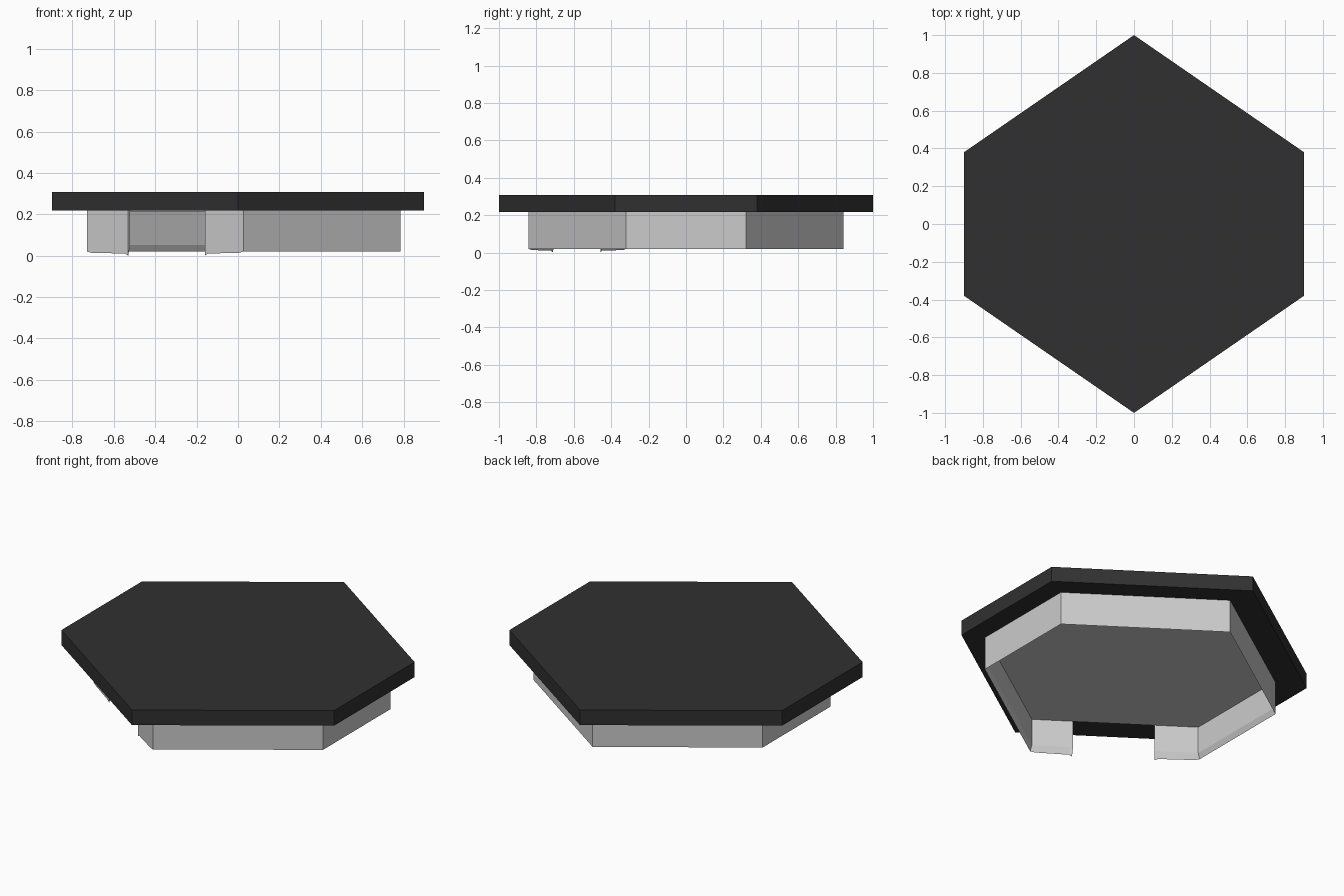
import bpy
import bmesh
from mathutils import Vector

cube = bpy.data.objects.get("Cube")
if cube:
    bpy.data.objects.remove(cube, do_unlink=True)


def material(name, rgb):
    mat = bpy.data.materials.new(name)
    mat.use_nodes = True
    color = (*rgb, 1)
    mat.diffuse_color = color
    bsdf = mat.node_tree.nodes["Principled BSDF"]
    bsdf.inputs["Base Color"].default_value = color
    return mat


dark = material("charcoal roof", (0.03, 0.03, 0.03))
grey = material("light grey wall", (0.6, 0.6, 0.6))

# Elongated hexagon shared by roof, ceiling and walls
HEX = [Vector(p) for p in [(-0.9, -0.38), (0, -1), (0.9, -0.38),
                           (0.9, 0.38), (0, 1), (-0.9, 0.38)]]
ROOM_SHIFT = Vector((0.027, 0))
WALL_TOP = 0.218
BASE = 0.02
LIP = 0.052


def ring(scale, shift=Vector((0, 0))):
    return [p * scale + shift for p in HEX]


def loft(name, sections, mat):
    """Join matching closed sections and cap both ends."""
    bm = bmesh.new()
    rows = [[bm.verts.new(p) for p in s] for s in sections]
    n = len(rows[0])
    for r0, r1 in zip(rows, rows[1:]):
        for i in range(n):
            j = (i + 1) % n
            bm.faces.new((r0[i], r0[j], r1[j], r1[i]))
    bm.faces.new(rows[0])
    bm.faces.new(rows[-1])
    bmesh.ops.recalc_face_normals(bm, faces=bm.faces)
    mesh = bpy.data.meshes.new(name)
    bm.to_mesh(mesh)
    bm.free()
    mesh.materials.append(mat)
    obj = bpy.data.objects.new(name, mesh)
    bpy.context.collection.objects.link(obj)


def slab(name, outline, z0, z1, mat):
    loft(name, [[(*p, z) for p in outline] for z in (z0, z1)], mat)


# Roof slab and the ceiling of the room below
slab("roof", HEX, WALL_TOP, 0.308, dark)
slab("ceiling", ring(0.83, ROOM_SHIFT), 0.213, WALL_TOP, grey)

# Walls with a bevelled bottom lip on the inside
outer = ring(0.842, ROOM_SHIFT)
inner = ring(0.827, ROOM_SHIFT)


def wall(name, side, stations):
    nxt = (side + 1) % 6
    sections = []
    for t, bottom in stations:
        o = outer[side].lerp(outer[nxt], t)
        i = inner[side].lerp(inner[nxt], t)
        sections.append([(*o, WALL_TOP), (*o, bottom),
                         (*i, LIP), (*i, WALL_TOP)])
    loft(name, sections, grey)


names = ["front_left", "left", "back_left", "back_right", "right"]
for side, label in enumerate(names, start=1):
    wall(label + "_wall", side, [(0, BASE), (1, BASE)])

# Doorway wall: two pieces with small pointed feet beside the opening
wall("doorway_wall_right", 0, [(0, BASE), (0.03, 0.014), (0.245, 0.01), (0.264, 0)])
wall("doorway_wall_left", 0, [(0.753, 0), (0.772, 0.01), (0.97, 0.014), (1, BASE)])
